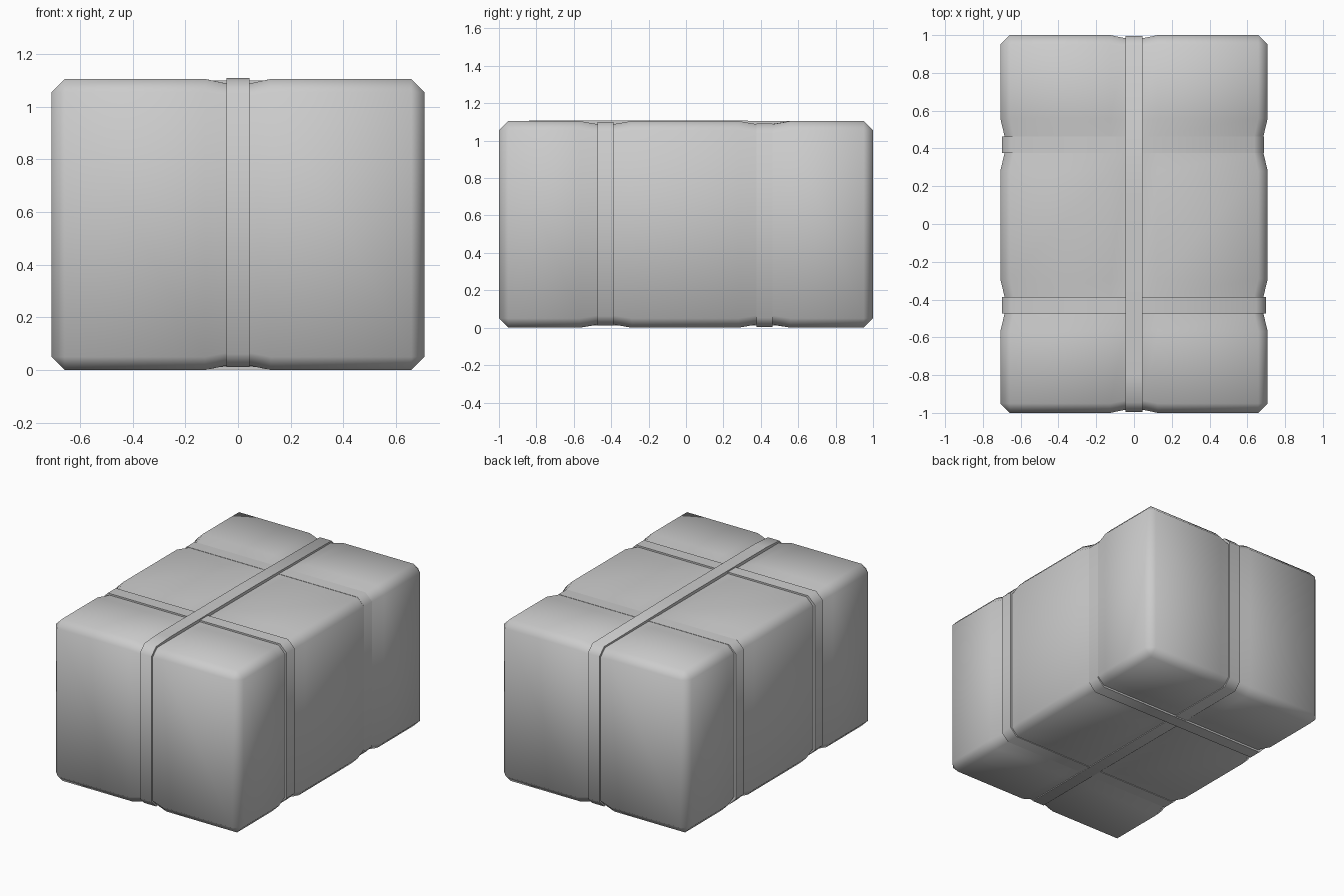
import bpy, bmesh
from mathutils import Vector

if "Cube" in bpy.data.objects:
    bpy.data.objects.remove(bpy.data.objects["Cube"])

W, L, H, C = 0.708, 1.0, 1.105, 0.05   # half width, half length, height, chamfer
CROSS = (-0.43, 0.42)                  # positions of the two cross straps


def finish(bm, name):
    bmesh.ops.recalc_face_normals(bm, faces=bm.faces)
    mesh = bpy.data.meshes.new(name)
    bm.to_mesh(mesh)
    bm.free()
    ob = bpy.data.objects.new(name, mesh)
    bpy.context.collection.objects.link(ob)
    return ob


# Chamfered bale, cut into strips and pinched where the straps squeeze it
bm = bmesh.new()
bmesh.ops.create_cube(bm, size=1)
for v in bm.verts:
    v.co = Vector((v.co.x * 2 * W, v.co.y * 2 * L, v.co.z * H))
bmesh.ops.bevel(bm, geom=bm.edges[:], offset=C, segments=1, affect='EDGES', profile=0.5)


def cut(axis, pos):
    n, p = Vector((0, 0, 0)), Vector((0, 0, 0))
    n[axis], p[axis] = 1, pos
    bmesh.ops.bisect_plane(bm, geom=bm.verts[:] + bm.edges[:] + bm.faces[:],
                           plane_co=p, plane_no=n, dist=1e-5)


for off in (-0.125, -0.05, 0.05, 0.125):
    cut(0, off)
for y in CROSS:
    for off in (-0.14, -0.048, 0.048, 0.14):
        cut(1, y + off)
for v in bm.verts:
    along = abs(v.co.x) < 0.06
    across = any(abs(v.co.y - y) < 0.06 for y in CROSS)
    if along:
        v.co.y *= 1 - 0.016 / L
    if across:
        v.co.x *= 1 - 0.022 / W
    if along or across:
        v.co.z *= 1 - 0.016 / (H / 2)
    v.co.z += H / 2
body = finish(bm, "bale")
for p in body.data.polygons:
    p.use_smooth = True


def strap(name, outline, axis, pos, half, thick=0.02):
    """Flat band swept round a closed outline of (horizontal, z) points."""
    bm = bmesh.new()
    rings = []
    for side, t in ((-half, thick), (-half, 0), (half, 0), (half, thick)):
        ring = []
        for h, z in outline:
            h2 = h * (1 - t / max(abs(p[0]) for p in outline))
            z2 = H / 2 + (z - H / 2) * (1 - t / (H / 2))
            co = (pos + side, h2, z2) if axis == 0 else (h2, pos + side, z2)
            ring.append(bm.verts.new(co))
        rings.append(ring)
    n = len(outline)
    for k in range(4):
        a, b = rings[k], rings[(k + 1) % 4]
        for i in range(n):
            j = (i + 1) % n
            bm.faces.new((a[i], a[j], b[j], b[i]))
    ob = finish(bm, name)
    bpy.ops.object.select_all(action='DESELECT')
    ob.select_set(True)
    bpy.context.view_layer.objects.active = ob
    bpy.ops.object.shade_smooth_by_angle(angle=0.9)


def outline(lo, hi, bottom, top, c=C):
    return [(lo + c, bottom), (hi - c, bottom), (hi, bottom + c), (hi, top - c),
            (hi - c, top), (lo + c, top), (lo, top - c), (lo, bottom + c)]


# Straps: one lengthwise, two across
long_outline = outline(-0.995, 0.995, 0.011, 1.10)
long_outline[5:5] = [(0.1, 1.109), (-0.8, 1.109)]
strap("long_strap", long_outline, 0, 0, 0.044)
strap("front_cross_strap", outline(-0.70, 0.698, 0.012, 1.10), 1, CROSS[0], 0.043)
strap("back_cross_strap", outline(-0.70, 0.687, 0.003, 1.091), 1, CROSS[1], 0.043)
